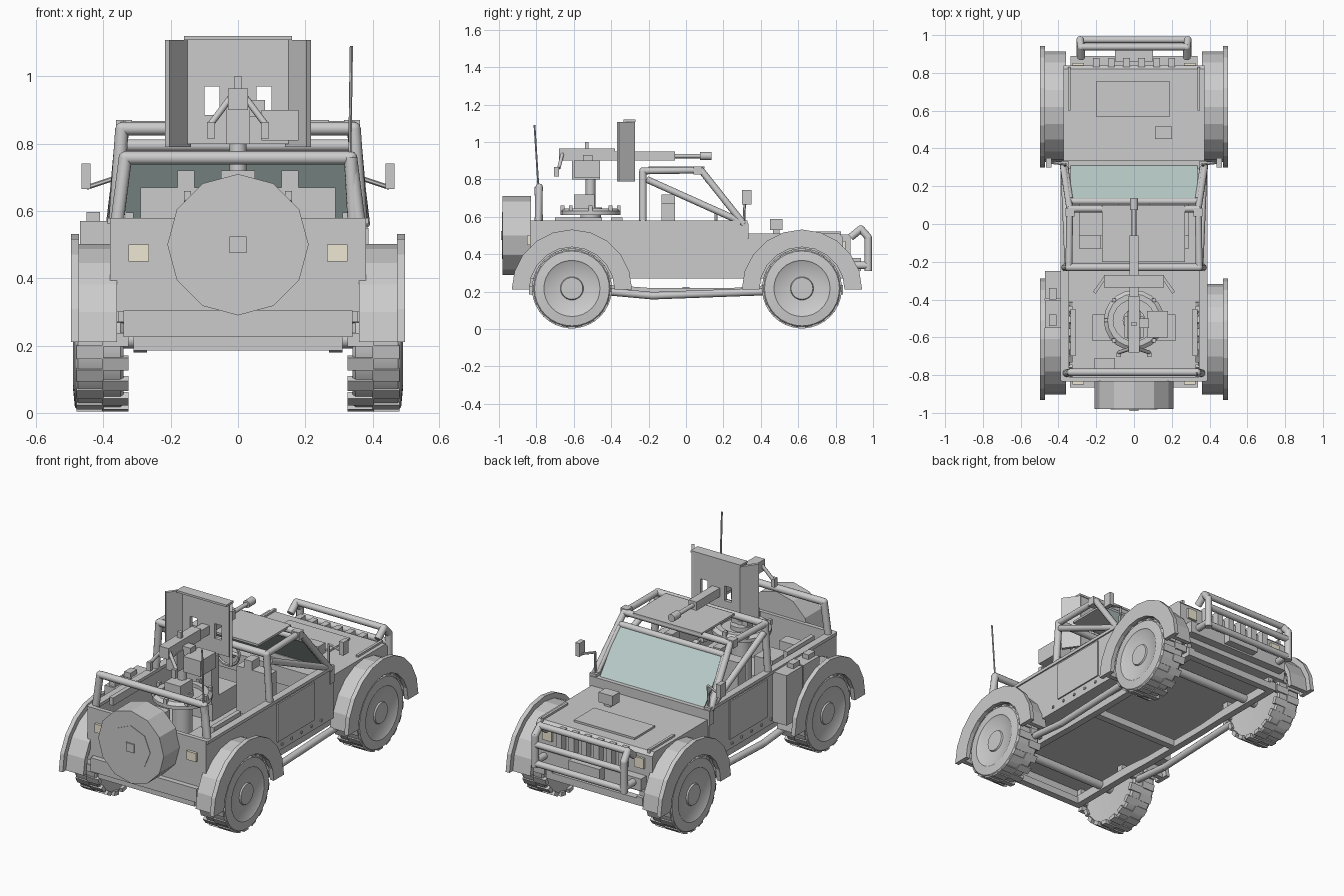
import bpy, bmesh, math
from mathutils import Vector, Matrix

if "Cube" in bpy.data.objects:
    bpy.data.objects.remove(bpy.data.objects["Cube"])

def finish(name, bm, color=None, smooth=0):
    bmesh.ops.recalc_face_normals(bm, faces=bm.faces)
    me = bpy.data.meshes.new(name)
    bm.to_mesh(me)
    bm.free()
    ob = bpy.data.objects.new(name, me)
    bpy.context.collection.objects.link(ob)
    if color:
        mat = bpy.data.materials.new(name)
        mat.diffuse_color = color
        mat.use_nodes = True
        mat.node_tree.nodes["Principled BSDF"].inputs["Base Color"].default_value = mat.diffuse_color
        me.materials.append(mat)
    if smooth:
        bpy.ops.object.select_all(action='DESELECT')
        ob.select_set(True)
        bpy.context.view_layer.objects.active = ob
        bpy.ops.object.shade_smooth_by_angle(angle=math.radians(smooth))

def add_box(bm, x, y, z, mat=Matrix()):
    lo, hi = Vector((x[0], y[0], z[0])), Vector((x[1], y[1], z[1]))
    scale = Matrix.Diagonal((*(hi - lo), 1))
    bmesh.ops.create_cube(bm, size=1, matrix=mat @ Matrix.Translation((lo + hi) / 2) @ scale)

def boxes(name, *specs, color=None, mirror=False):
    bm = bmesh.new()
    for x, y, z in specs:
        add_box(bm, x, y, z)
        if mirror:
            add_box(bm, (-x[1], -x[0]), y, z)
    finish(name, bm, color)

def tubes(name, paths, r, n=12, mirror=False):
    bm = bmesh.new()
    if mirror:
        paths = paths + [[(-x, y, z) for x, y, z in p] for p in paths]
    for p in paths:
        p = [Vector(v) for v in p]
        for a, b in zip(p, p[1:]):
            m = Matrix.Translation((a + b) / 2) @ (b - a).to_track_quat('Z', 'Y').to_matrix().to_4x4()
            bmesh.ops.create_cone(bm, cap_ends=True, segments=n, radius1=r, radius2=r,
                                  depth=(b - a).length, matrix=m)
        for v in p[1:-1]:
            bmesh.ops.create_icosphere(bm, subdivisions=2, radius=r, matrix=Matrix.Translation(v))
    finish(name, bm, smooth=50)

def prism(name, pts, axis, lo, hi, color=None):
    # Polygon extruded along x (pts = y,z) or z (pts = x,y)
    bm = bmesh.new()
    ends = [[bm.verts.new((h, a, b) if axis == 'x' else (a, b, h)) for a, b in pts] for h in (lo, hi)]
    for ring in ends:
        bm.faces.new(ring)
    for i in range(len(pts)):
        bm.faces.new((ends[0][i - 1], ends[0][i], ends[1][i], ends[1][i - 1]))
    finish(name, bm, color)

def lathe(name, prof, center, axis, n, smooth=35):
    # Profile of (radius, offset along axis)
    rot = {'x': Matrix.Rotation(math.pi / 2, 4, 'Y'), 'y': Matrix.Rotation(-math.pi / 2, 4, 'X'), 'z': Matrix()}
    bm = bmesh.new()
    vs = [bm.verts.new((r, 0, h)) for r, h in prof]
    es = [bm.edges.new(e) for e in zip(vs, vs[1:])]
    bmesh.ops.spin(bm, geom=vs + es, cent=(0, 0, 0), axis=(0, 0, 1), angle=2 * math.pi, steps=n)
    bmesh.ops.remove_doubles(bm, verts=bm.verts, dist=1e-4)
    bmesh.ops.transform(bm, matrix=Matrix.Translation(center) @ rot[axis], verts=bm.verts)
    finish(name, bm, smooth=smooth)

def arc(cy, r, n=10):
    return [(cy + r * math.cos(math.pi * i / n), .21 + r * math.sin(math.pi * i / n)) for i in range(n + 1)]

# Wheels with chunky staggered tread lugs, fenders, frame rails and shield wings on each side
tyre = [(0, .345), (.14, .345), (.2, .34), (.208, .35), (.208, .475), (.2, .485), (.15, .49),
        (.145, .486), (.062, .478), (.058, .486), (0, .486)]
rail = [(-.84, .235), (-.4, .235), (-.2, .22), (.25, .22), (.45, .235), (.84, .235),
        (.84, .185), (.42, .185), (.2, .18), (-.2, .18), (-.4, .185), (-.84, .185)]
wing = [(.14, -.275), (.155, -.272), (.217, -.358), (.203, -.37)]
for s, side in ((-1, 'left'), (1, 'right')):
    prism('frame_rail_' + side, rail, 'x', .27 * s, .31 * s)
    prism('shield_wing_' + side, [(x * s, y) for x, y in wing], 'z', .79, 1.108)
    for end, cy in (('rear', -.61), ('front', .62)):
        tag = f'{end}_{side}'
        lathe('wheel_' + tag, [(r, h * s) for r, h in tyre], (0, cy, .217), 'x', 32)
        bm = bmesh.new()
        for i in range(36):
            m = Matrix.Translation((0, cy, .217)) @ Matrix.Rotation(i * math.pi / 18, 4, 'X')
            x = (.325, .405) if i % 2 else (.4, .48)
            add_box(bm, sorted((x[0] * s, x[1] * s)), (-.02, .02), (.19, .213), m)
        finish('tread_' + tag, bm)
        prism('fender_' + tag, arc(cy, .292) + arc(cy, .265)[::-1], 'x', .36 * s, .48 * s)
        prism('fender_lip_' + tag, arc(cy, .322) + arc(cy, .228)[::-1], 'x', .472 * s, .497 * s)

# Open body tub
boxes('tub_sides', ((.355, .38), (-.83, .33), (.27, .57)), ((.345, .388), (-.83, .33), (.562, .58)), mirror=True)
boxes('tub_ends', ((-.38, .38), (-.835, -.81), (.3, .58)), ((-.36, .36), (.29, .33), (.28, .53)))
boxes('floor', ((-.37, .37), (-.82, .84), (.27, .3)))
boxes('dashboard', ((-.35, .35), (.22, .3), (.44, .54)))
boxes('door', ((.378, .388), (-.19, .15), (.33, .55)), mirror=True)
bolts = [((.38, .387), (y / 100, y / 100 + .012), (.295, .307)) for y in range(-24, 30, 9)]
boxes('door_bolts', *bolts, mirror=True)
boxes('windshield_cowl', ((-.385, .385), (.295, .335), (.48, .565)))

# Hood and nose
prism('hood', [(.32, .29), (.84, .29), (.84, .49), (.82, .51), (.32, .512)], 'x', -.372, .372)
boxes('hood_panel', ((-.2, .19), (.57, .755), (.505, .522)))
boxes('hood_edge_strip', ((.335, .35), (.6, .83), (.5, .522)), mirror=True)
boxes('hood_intake', ((.135, .175), (.465, .5), (.505, .54)), ((.11, .2), (.45, .515), (.53, .588)))
boxes('grille_slats', *[((x - .018, x + .018), (.83, .88), (.39, .505)) for x in (-.2, -.12, -.04, .04, .12, .2)])
cream = (.85, .8, .65, 1)
boxes('headlights', ((.265, .325), (.83, .853), (.41, .47)), color=cream, mirror=True)
boxes('tail_lights', ((.265, .325), (-.85, -.83), (.45, .5)), color=cream, mirror=True)

# Bumpers, winch and bull bar
boxes('front_bumper', ((-.335, .335), (.84, .89), (.3, .37)))
boxes('rear_bumper', ((-.34, .34), (-.865, -.81), (.225, .305)))
boxes('winch', ((-.1, .1), (.86, .935), (.31, .38)))
tubes('bull_bar_sides', [[(.28, .88, .49), (.28, .935, .535), (.285, .975, .49), (.285, .975, .31)],
                         [(.285, .975, .34), (.285, .87, .34)]], .02, mirror=True)
tubes('bull_bar_crossbars', [[(-.28, y, z), (.28, y, z)]
                             for y, z in ((.937, .535), (.975, .44), (.975, .33))], .018)

# Chassis crossmembers, axles and sill tubes
boxes('frame_crossmembers', *[((-.29, .29), (y - .02, y + .02), (.185, .225)) for y in (-.82, 0, .82)])
boxes('frame_mounts', *[((.275, .305), (y - .02, y + .02), (.21, .28)) for y in (-.8, -.45, .45, .8)], mirror=True)
tubes('axles', [[(-.36, y, .217), (.36, y, .217)] for y in (-.61, .62)], .025)
tubes('sill_tube', [[(.37, -.42, .2), (.37, -.18, .178), (.37, .42, .2)]], .02, mirror=True)

# Spare wheel on the tailgate
lathe('spare_wheel', [(0, .15), (.21, .15), (.21, 0), (0, 0)], (0, -.98, .5), 'y', 12, 0)
lathe('spare_wheel_rim', [(.125, .01), (.125, -.003), (0, -.003)], (0, -.98, .5), 'y', 8, 0)
boxes('spare_wheel_hub', ((-.025, .025), (-.99, -.97), (.475, .525)))

# Roll cage, rear bar and roof plate
tubes('main_hoop', [[(-.365, -.23, .56), (-.345, -.23, .845), (.345, -.23, .845), (.365, -.23, .56)]], .02)
tubes('cage_sides', [[(.345, -.23, .845), (.34, .08, .85), (.375, .31, .56)],
                     [(.35, -.21, .8), (.37, .28, .58)]], .018, mirror=True)
boxes('cage_joint', ((.315, .362), (.04, .085), (.825, .87)), mirror=True)
tubes('cage_front_bars', [[(-.34, .08, .85), (.34, .08, .85)], [(-.335, .12, .795), (.335, .12, .795)]], .018)
tubes('rear_bar', [[(-.36, -.79, .56), (-.335, -.785, .758), (.335, -.785, .758), (.36, -.79, .56)]], .02)
boxes('roof_plate', ((-.17, .27), (-.2, .1), (.858, .87)))

# Windshield, mirrors and antenna
prism('windshield', [(.315, .545), (.322, .55), (.138, .79), (.13, .785)], 'x', -.335, .335, (.5, .62, .6, 1))
tubes('windshield_frame', [[(0, .32, .54), (.365, .32, .54), (.335, .13, .79)]], .014, mirror=True)
boxes('mirror', ((.438, .465), (.3, .35), (.665, .742)), mirror=True)
tubes('mirror_arm', [[(.36, .315, .7), (.45, .325, .67)], [(.36, .315, .7), (.365, .31, .58)]], .007, 6, mirror=True)
tubes('antenna_base', [[(.345, -.785, .58), (.335, -.79, .76)]], .02)
tubes('antenna', [[(.332, -.788, .74), (.337, -.81, 1.09)]], .005, 6)

# Cabin: seats and steering wheel
boxes('seats', ((.08, .29), (-.12, .12), (.3, .43)), ((.08, .29), (-.13, -.06), (.4, .67)),
      ((.13, .18), (-.13, -.06), (.65, .72)), mirror=True)
rim = [(.075 + .009 * math.cos(a * math.pi / 3), .009 * math.sin(a * math.pi / 3)) for a in range(7)]
lathe('steering_wheel', rim, (-.18, .16, .57), 'y', 20)
tubes('steering_column', [[(-.18, .16, .57), (-.18, .25, .5)], [(-.25, .16, .57), (-.11, .16, .57)]], .01, 8)

# Cargo bed: fuel cans on the left, crates and side rails
boxes('fuel_cans', ((-.47, -.38), (-.395, -.25), (.28, .57)), ((-.47, -.38), (-.55, -.405), (.28, .57)),
      ((-.45, -.41), (-.4, -.34), (.57, .597)), ((-.45, -.41), (-.54, -.48), (.57, .597)))
boxes('bed_crates', ((-.22, -.1), (-.62, -.48), (.3, .5)), ((-.21, -.1), (-.78, -.71), (.3, .5)),
      ((.1, .22), (-.62, -.48), (.3, .46)))
boxes('bed_rails', ((.31, .335), (-.7, -.45), (.55, .595)), mirror=True)

# Gun mount: pedestal, turntable and post
mid = (0, -.51, 0)
lathe('pedestal', [(0, .29), (.1, .29), (.1, .31), (.055, .32), (.055, .62), (0, .62)], mid, 'z', 16)
lathe('turntable', [(.11, .61), (.16, .61), (.16, .63), (.14, .645), (.11, .645), (.11, .61)], mid, 'z', 20)
lathe('turntable_plate', [(0, .61), (.12, .61), (.12, .625), (.06, .625), (.06, .65), (0, .65)], mid, 'z', 20)
tubes('gun_post', [[(0, -.51, .63), (0, -.51, .82)]], .026)
boxes('mount_box', ((-.05, .05), (-.6, -.49), (.645, .72)))
spots = [(.15 * math.cos(i * math.pi / 4), -.51 + .15 * math.sin(i * math.pi / 4)) for i in range(8)]
boxes('turntable_bolts', *[((x - .01, x + .01), (y - .01, y + .01), (.63, .66)) for x, y in spots])

# Gun: cradle, receiver, barrel, grips and ammunition box
boxes('gun_cradle', ((-.035, .035), (-.61, -.46), (.8, .91)))
boxes('gun_receiver', ((-.03, .03), (-.68, -.38), (.9, .965)), ((-.012, .012), (-.54, -.52), (.96, 1.0)))
boxes('barrel_jacket', ((-.025, .025), (-.39, -.06), (.9, .95)))
tubes('barrel', [[(0, -.1, .925), (0, .1, .925)]], .012)
tubes('muzzle', [[(0, .075, .925), (0, .135, .925)]], .022)
tubes('grip_arm', [[(.02, -.66, .94), (.08, -.68, .86)]], .01, 8, mirror=True)
boxes('grip', ((.068, .092), (-.705, -.68), (.815, .865)), mirror=True)
boxes('ammo_box', ((.07, .18), (-.6, -.46), (.81, .9)), ((.03, .08), (-.55, -.5), (.88, .93)))

# Gun shield with viewing slots either side of the barrel
boxes('shield_panel', ((-.15, .15), (-.295, -.275), (.97, 1.112)), ((-.15, .15), (-.295, -.275), (.8, .885)),
      *[((a, b), (-.295, -.275), (.88, .975)) for a, b in ((-.15, -.1), (-.055, .055), (.1, .15))])
boxes('shield_top_cap', ((-.16, .16), (-.335, -.27), (1.108, 1.12)))
